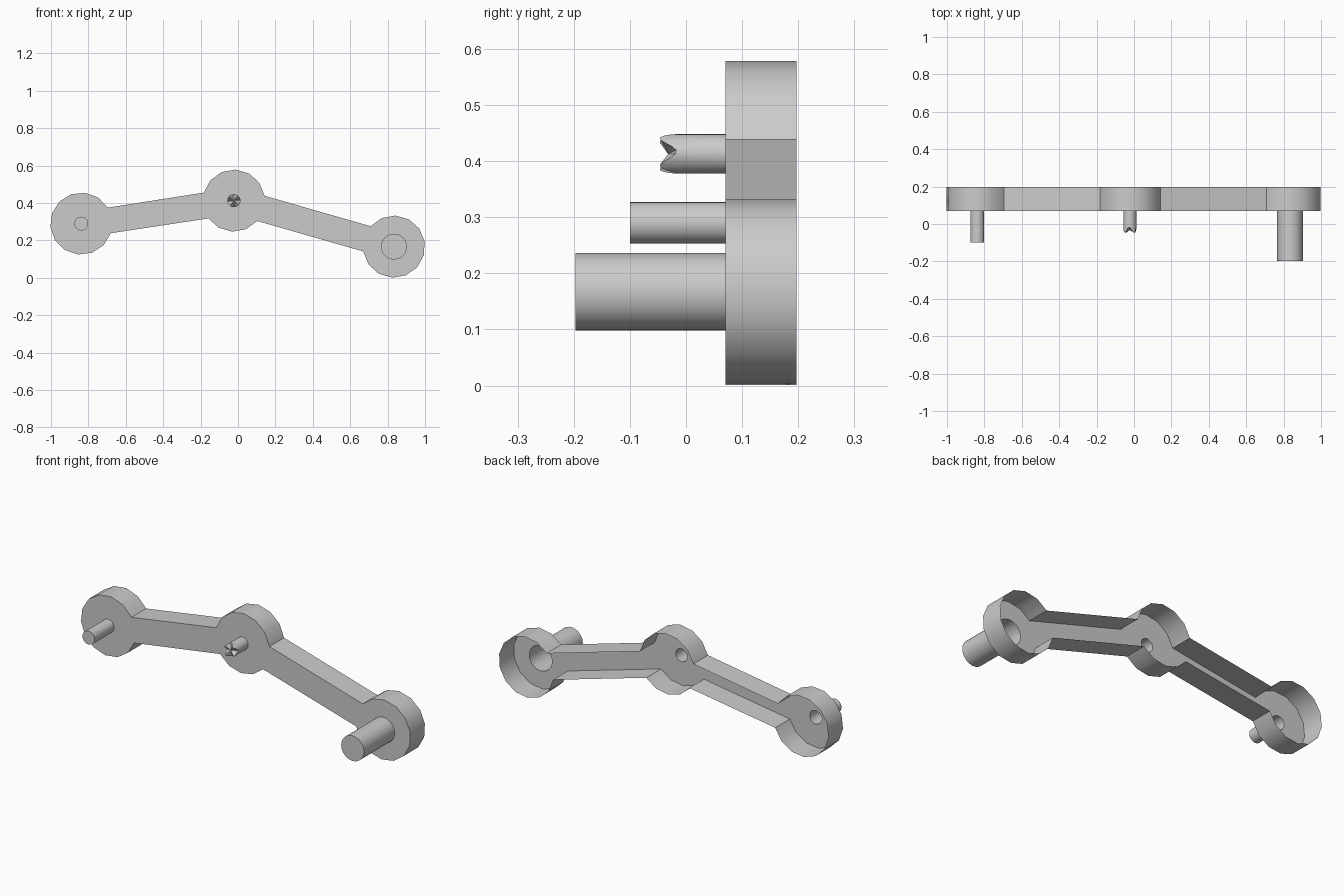
import bpy, bmesh
from math import cos, sin, radians, pi

if "Cube" in bpy.data.objects:
    bpy.data.objects.remove(bpy.data.objects["Cube"])

FRONT, BACK, R = 0.07, 0.197, 0.166
LEFT, MID, RIGHT = (-0.838, 0.29), (-0.022, 0.413), (0.834, 0.167)
# centre, radius, end depth of each hollow pin
PINS = {"left_pin": (LEFT, 0.037, -0.10),
        "middle_pin": (MID, 0.035, None),
        "right_pin": (RIGHT, 0.069, -0.197)}
SIDES = 32


def arc(c, a0, a1, n, r=R):
    return [(c[0] + r * cos(radians(a0 + (a1 - a0) * i / n)),
             c[1] + r * sin(radians(a0 + (a1 - a0) * i / n))) for i in range(n + 1)]


def loop(bm, pts, y):
    vs = [bm.verts.new((x, y, z)) for x, z in pts]
    return vs, [bm.edges.new((vs[i], vs[(i + 1) % len(vs)])) for i in range(len(vs))]


def wall(bm, a, b):
    n = len(a)
    return [bm.faces.new((a[i], a[(i + 1) % n], b[(i + 1) % n], b[i])) for i in range(n)]


def finish(bm, name):
    me = bpy.data.meshes.new(name)
    bm.to_mesh(me)
    bm.free()
    ob = bpy.data.objects.new(name, me)
    bpy.context.collection.objects.link(ob)
    bpy.ops.object.select_all(action='DESELECT')
    ob.select_set(True)
    bpy.context.view_layer.objects.active = ob
    bpy.ops.object.shade_smooth_by_angle(angle=radians(30))
    return ob


# Body: three lobes joined by two arms, a thin shell open at the back
outline = (arc(LEFT, 31, 342, 12) + arc(MID, 215, 319, 4)
           + arc(RIGHT, 189, 499, 12) + arc(MID, 9, 165, 6))
bm = bmesh.new()
front, edges = loop(bm, outline, FRONT)
back, _ = loop(bm, outline, BACK)
for c, r, _ in PINS.values():
    edges += loop(bm, arc(c, 0, 360, SIDES, r)[:-1], FRONT)[1]
bmesh.ops.triangle_fill(bm, use_beauty=True, edges=edges, normal=(0, -1, 0))
for f in bm.faces:
    f.normal_update()
    if f.normal.y > 0:
        f.normal_flip()
wall(bm, back, front)
for f in bm.faces:
    f.normal_update()
# walls face outwards
probe = [f for f in bm.faces if abs(f.normal.y) < 0.5]
top = max(probe, key=lambda f: f.calc_center_median().z)
if top.normal.z < 0:
    bmesh.ops.reverse_faces(bm, faces=probe)
finish(bm, "link_body")

# Pins: hollow from behind, capped in front; the middle one has a notched tip
for name, (c, r, tip) in PINS.items():
    bm = bmesh.new()
    pts = arc(c, 0, 360, SIDES, r)[:-1]
    base, _ = loop(bm, pts, FRONT)
    end, _ = loop(bm, pts, tip if tip is not None else 0)
    wall(bm, base, end)
    if tip is not None:
        bm.faces.new(end)
    else:
        for i, v in enumerate(end):
            v.co.y = -0.032 + 0.015 * cos(4 * (2 * pi * i / SIDES) - 0.5)
        centre = bm.verts.new((c[0], -0.032, c[1]))
        for i in range(SIDES):
            bm.faces.new((end[i], end[(i + 1) % SIDES], centre))
    bmesh.ops.recalc_face_normals(bm, faces=bm.faces)
    # side walls must point away from the pin axis
    f = max(bm.faces, key=lambda f: f.calc_center_median().z)
    if f.normal.z < -0.1:
        bmesh.ops.reverse_faces(bm, faces=bm.faces)
    finish(bm, name)
